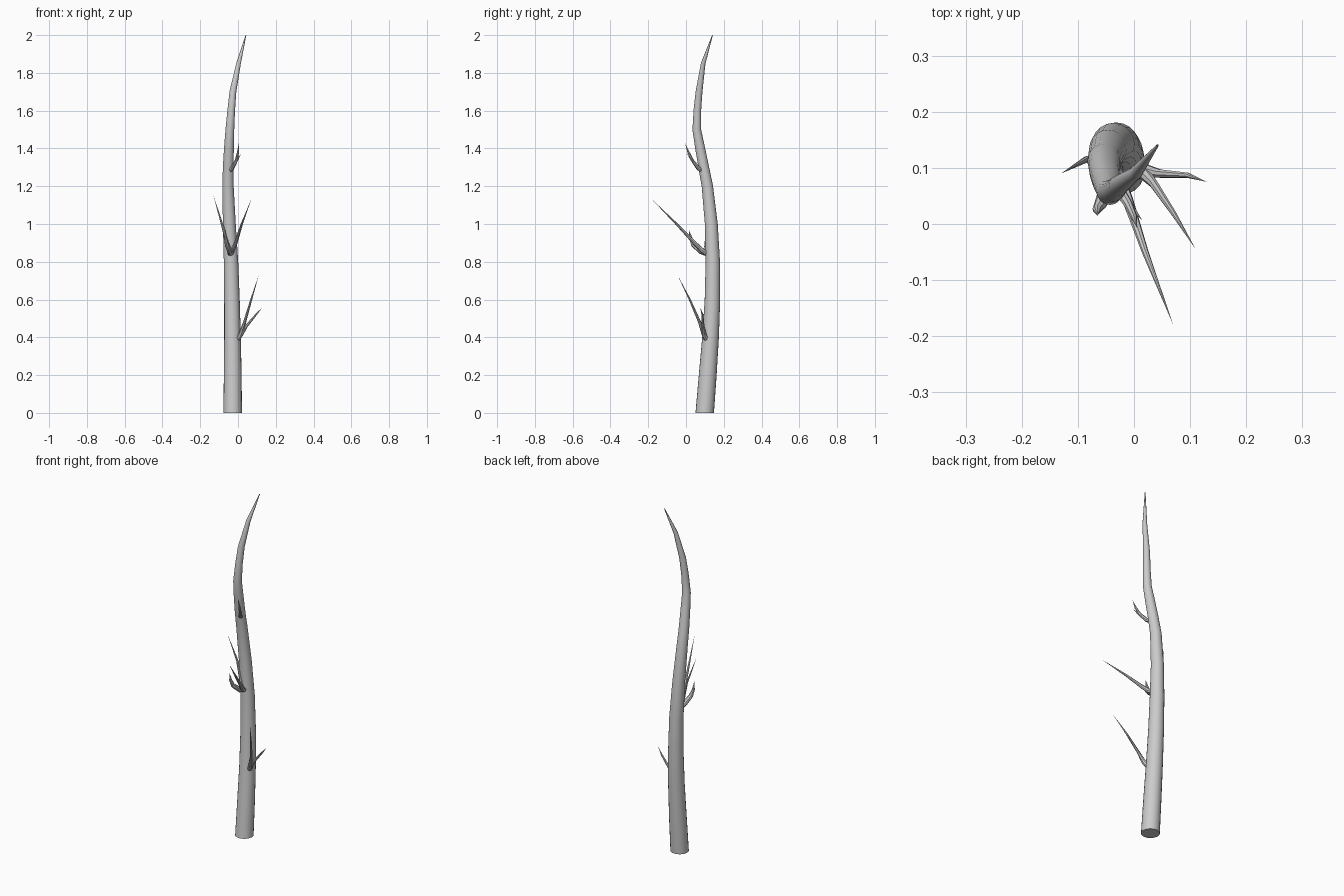
import bpy, bmesh, math
from mathutils import Vector


def tube(name, path, sides):
    """Tapered tube through (x, y, z, radius) points; radius 0 ends in a tip."""
    bm = bmesh.new()
    pts = [Vector(p[:3]) for p in path]
    rings = []
    side = Vector((1, 0, 0))
    for i, p in enumerate(pts):
        t = (pts[min(i + 1, len(pts) - 1)] - pts[max(i - 1, 0)]).normalized()
        side = (side - t * side.dot(t)).normalized()
        up = t.cross(side)
        r = path[i][3]
        if r == 0:
            rings.append([bm.verts.new(p)])
            continue
        ring = []
        for k in range(sides):
            a = 2 * math.pi * k / sides
            v = p + r * (math.cos(a) * side + math.sin(a) * up)
            if p.z == 0:
                v.z = 0
            ring.append(bm.verts.new(v))
        rings.append(ring)
    for a, b in zip(rings, rings[1:]):
        for k in range(sides):
            n = (k + 1) % sides
            if len(b) == 1:
                bm.faces.new((a[k], a[n], b[0]))
            else:
                bm.faces.new((a[k], a[n], b[n], b[k]))
    bm.faces.new(list(reversed(rings[0])))
    bmesh.ops.recalc_face_normals(bm, faces=bm.faces)
    me = bpy.data.meshes.new(name)
    bm.to_mesh(me)
    bm.free()
    ob = bpy.data.objects.new(name, me)
    bpy.context.collection.objects.link(ob)
    bpy.context.view_layer.objects.active = ob
    bpy.ops.object.select_all(action='DESELECT')
    ob.select_set(True)
    bpy.ops.object.shade_smooth_by_angle(angle=math.radians(40))
    return ob


# Main stem, gently curved and tapering to a point
tube("stem", [
    (-.028, .099, 0, .049), (-.028, .115, .2, .047), (-.029, .130, .4, .044),
    (-.032, .140, .6, .041), (-.037, .142, .8, .038), (-.046, .134, 1.0, .034),
    (-.053, .113, 1.2, .030), (-.052, .094, 1.3, .028), (-.048, .075, 1.4, .026),
    (-.043, .057, 1.5, .023), (-.036, .060, 1.6, .020), (-.027, .069, 1.7, .018),
    (.003, .091, 1.85, .012), (.042, .140, 2.0, .002)], 20)

# Lower twigs
tube("lower_twig_long", [
    (-.01, .115, .38, .014), (.012, .097, .41, .013),
    (.035, .072, .48, .008), (.07, .02, .60, .005), (.11, -.045, .73, 0)], 8)
tube("lower_twig_short", [
    (-.01, .115, .38, .014), (.012, .097, .41, .013),
    (.045, .090, .46, .008), (.095, .087, .52, .005), (.13, .075, .56, 0)], 8)

# Middle twigs
tube("middle_twig_long", [
    (-.04, .12, .84, .014), (-.03, .085, .86, .013),
    (-.012, .045, .90, .010), (.02, -.05, 1.0, .006), (.07, -.18, 1.13, 0)], 8)
tube("middle_twig_side", [
    (-.035, .12, .84, .014), (-.05, .108, .88, .012),
    (-.085, .115, 1.0, .006), (-.13, .09, 1.15, 0)], 8)
tube("middle_twig_stub", [
    (-.04, .12, .84, .014), (-.043, .08, .855, .015),
    (-.058, .038, .89, .012), (-.066, .026, .925, .008), (-.065, .015, .97, 0)], 8)

# Upper twigs
tube("upper_twig_tall", [
    (-.045, .09, 1.28, .012), (-.03, .065, 1.295, .011),
    (-.01, .035, 1.335, .008), (0, .013, 1.38, .006), (.005, -.006, 1.43, 0)], 8)
tube("upper_twig_short", [
    (-.045, .09, 1.28, .012), (-.03, .065, 1.295, .011),
    (-.012, .04, 1.325, .007), (.015, .006, 1.37, 0)], 8)
